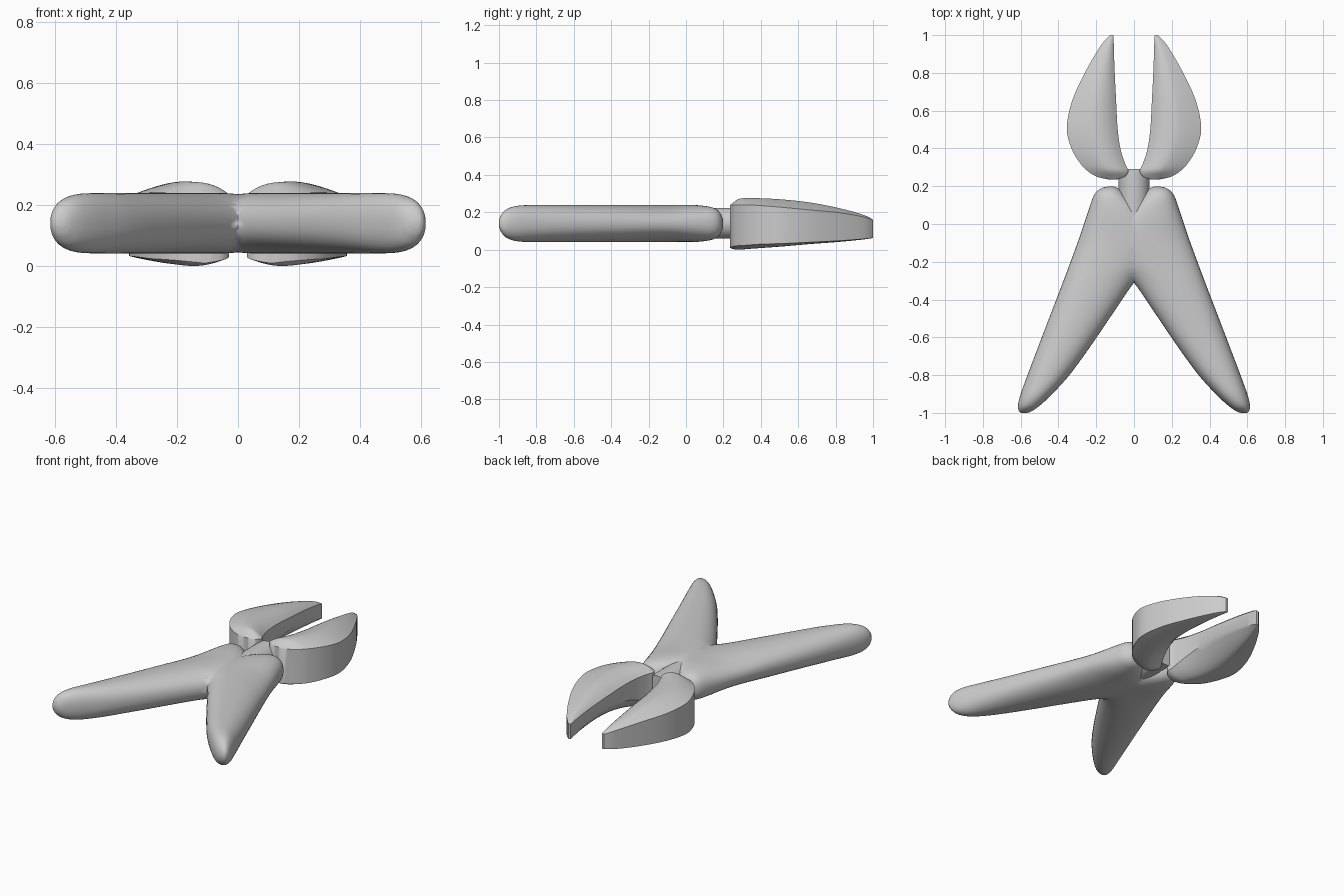
import bpy, bmesh, math

if "Cube" in bpy.data.objects:
    bpy.data.objects.remove(bpy.data.objects["Cube"])


def smooth_rows(rows, steps):
    # Catmull-Rom interpolation through station rows
    out = []
    for i in range(len(rows) - 1):
        p0, p1, p2 = rows[max(i - 1, 0)], rows[i], rows[i + 1]
        p3 = rows[min(i + 2, len(rows) - 1)]
        for s in range(steps):
            t = s / steps
            out.append([0.5 * (2 * b + (c - a) * t + (2 * a - 5 * b + 4 * c - d) * t * t
                               + (3 * b - a - 3 * c + d) * t ** 3)
                        for a, b, c, d in zip(p0, p1, p2, p3)])
    out.append(list(rows[-1]))
    return out


def finish(obj, angle):
    bpy.ops.object.select_all(action='DESELECT')
    obj.select_set(True)
    bpy.context.view_layer.objects.active = obj
    bpy.ops.object.shade_smooth_by_angle(angle=math.radians(angle))


def loft(name, sections, angle, bisect=False):
    bm = bmesh.new()
    rings = [[bm.verts.new(p) for p in sec] for sec in sections]
    n = len(rings[0])
    for a, b in zip(rings, rings[1:]):
        for i in range(n):
            j = (i + 1) % n
            bm.faces.new((a[i], a[j], b[j], b[i]))
    bm.faces.new(rings[0])
    bm.faces.new(rings[-1])
    bmesh.ops.recalc_face_normals(bm, faces=bm.faces)
    if bisect:
        # cut at the centre plane so the halves meet cleanly
        bmesh.ops.bisect_plane(bm, geom=bm.verts[:] + bm.edges[:] + bm.faces[:], dist=1e-5,
                               plane_co=(0, 0, 0), plane_no=(-1, 0, 0), clear_outer=True)
    me = bpy.data.meshes.new(name)
    bm.to_mesh(me)
    bm.free()
    obj = bpy.data.objects.new(name, me)
    bpy.context.collection.objects.link(obj)
    finish(obj, angle)
    obj.modifiers.new("mirror", 'MIRROR')
    return obj


# Handles: rounded sections (y, inner x, outer x, half height)
handle = [(0.199, 0.11, 0.135, 0.012), (0.187, 0.08, 0.178, 0.05), (0.15, 0.04, 0.213, 0.083),
          (0.06, -0.05, 0.245, 0.098), (-0.08, -0.15, 0.292, 0.099), (-0.2, -0.1, 0.336, 0.099),
          (-0.31, 0.0, 0.377, 0.099), (-0.5, 0.13, 0.45, 0.099), (-0.66, 0.239, 0.511, 0.099),
          (-0.8, 0.342, 0.564, 0.099), (-0.9, 0.433, 0.6, 0.095), (-0.96, 0.497, 0.614, 0.076),
          (-0.99, 0.54, 0.609, 0.043), (-1.0, 0.565, 0.597, 0.014)]


def oval(y, xi, xo, h, n=40, power=0.9):
    pts = []
    for k in range(n):
        a = 2 * math.pi * k / n
        c, s = math.cos(a), math.sin(a)
        pts.append(((xi + xo) / 2 + (xo - xi) / 2 * math.copysign(abs(c) ** power, c), y,
                    0.14 + h * math.copysign(abs(s) ** power, s)))
    return pts


loft("handles", [oval(*r) for r in smooth_rows(handle, 5)], 50, bisect=True)

# Jaws: (y, inner x, outer x, outer low z, lowest z, outer top z, ridge z, inner low z, inner top z)
jaw = [(0.235, 0.09, 0.13, 0.012, 0.010, 0.235, 0.238, 0.012, 0.235),
       (0.25, 0.05, 0.195, 0.018, 0.004, 0.238, 0.25, 0.02, 0.236),
       (0.28, 0.03, 0.245, 0.022, 0.0, 0.24, 0.271, 0.03, 0.235),
       (0.32, 0.047, 0.284, 0.024, 0.003, 0.24, 0.276, 0.055, 0.233),
       (0.40, 0.072, 0.331, 0.03, 0.009, 0.236, 0.275, 0.095, 0.228),
       (0.51, 0.087, 0.356, 0.033, 0.017, 0.227, 0.269, 0.12, 0.22),
       (0.66, 0.095, 0.325, 0.04, 0.03, 0.213, 0.253, 0.128, 0.207),
       (0.82, 0.103, 0.25, 0.048, 0.042, 0.198, 0.222, 0.11, 0.19),
       (0.95, 0.107, 0.172, 0.058, 0.055, 0.175, 0.186, 0.078, 0.17),
       (1.0, 0.11, 0.125, 0.064, 0.063, 0.158, 0.16, 0.065, 0.158)]


def blade(y, xi, xo, lo, lm, to, tr, li, ti, n=14):
    # thick outside wall, pillowed top, underside scooped up to the inner cutting edge
    us = [2 * k / n - 1 for k in range(n + 1)]
    xm, xr = (xi + xo) / 2, (xo - xi) / 2
    low = [(xm + xr * u, y, lm + (lo - lm) * u ** 2 if u > 0 else lm + (li - lm) * (-u) ** 1.6)
           for u in us]
    top = [(xm + xr * u, y, tr + (to - tr) * u ** 1.3 if u > 0 else tr + (ti - tr) * (-u) ** 2.5)
           for u in reversed(us)]
    return low + top


loft("jaws", [blade(*r) for r in smooth_rows(jaw, 4)], 40)

# Neck joining handles and jaws
bpy.ops.mesh.primitive_cylinder_add(vertices=32, radius=0.082, depth=0.29,
                                    location=(0, 0.145, 0.142), rotation=(math.pi / 2, 0, 0))
neck = bpy.context.object
neck.name = "neck"
finish(neck, 40)
